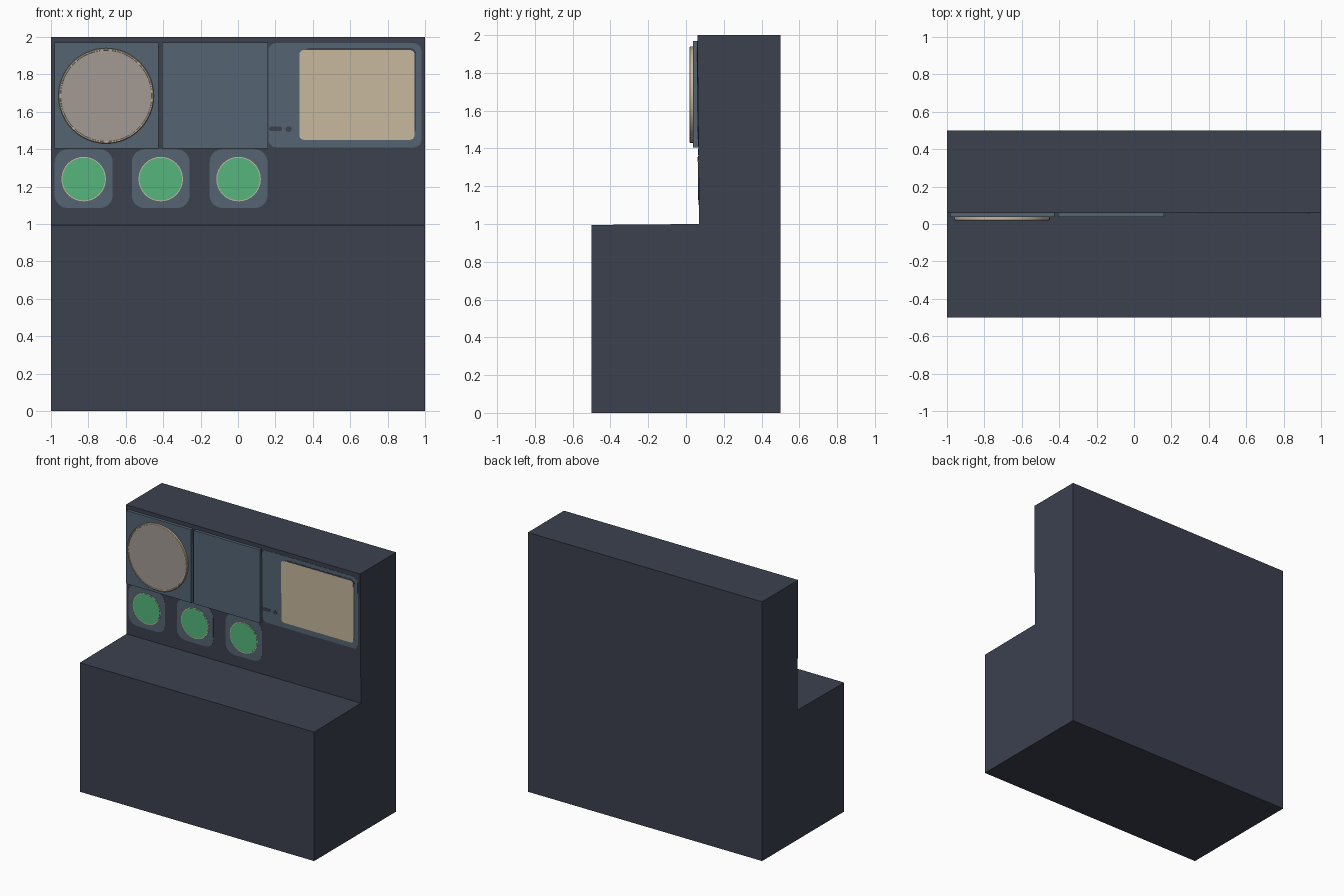
import bpy, bmesh, math

if "Cube" in bpy.data.objects:
    bpy.data.objects.remove(bpy.data.objects["Cube"])


def material(name, rgb):
    m = bpy.data.materials.new(name)
    lin = [((c / 255 + 0.055) / 1.055) ** 2.4 for c in rgb]
    m.diffuse_color = (*lin, 1)
    m.use_nodes = True
    m.node_tree.nodes["Principled BSDF"].inputs["Base Color"].default_value = m.diffuse_color
    return m


NAVY = material("dark slate body", (60, 65, 79))
SLATE = material("slate panel", (85, 101, 116))
TAN = material("tan screen", (200, 185, 158))
GREY = material("warm grey dial", (163, 155, 148))
GREEN = material("green lamp", (86, 182, 125))


def wall_y(z):
    """Front of the upper wall, which leans forward slightly."""
    return 0.07 - 0.01 * (z - 1)


def finish(name, bm, *mats):
    bmesh.ops.recalc_face_normals(bm, faces=bm.faces)
    me = bpy.data.meshes.new(name)
    bm.to_mesh(me)
    bm.free()
    for m in mats:
        me.materials.append(m)
    ob = bpy.data.objects.new(name, me)
    bpy.context.collection.objects.link(ob)
    return ob


def rounded(x0, x1, z0, z1, r, n=6):
    """Outline of a rounded rectangle."""
    pts = []
    corners = [(x1 - r, z1 - r), (x0 + r, z1 - r), (x0 + r, z0 + r), (x1 - r, z0 + r)]
    for k, (cx, cz) in enumerate(corners):
        for i in range(n + 1):
            a = math.pi / 2 * (k + i / n)
            pts.append((cx + r * math.cos(a), cz + r * math.sin(a)))
    return pts


def circle(cx, cz, r, n=32):
    return [(cx + r * math.cos(2 * math.pi * i / n),
             cz + r * math.sin(2 * math.pi * i / n)) for i in range(n)]


def plate(name, pts, mat, proud):
    """Thin plate that follows the lean of the wall."""
    bm = bmesh.new()
    front = [bm.verts.new((x, wall_y(z) - proud, z)) for x, z in pts]
    back = [bm.verts.new((x, wall_y(z) + 0.001, z)) for x, z in pts]
    bm.faces.new(front)
    bm.faces.new(back[::-1])
    for i in range(len(pts)):
        j = (i + 1) % len(pts)
        bm.faces.new((front[i], back[i], back[j], front[j]))
    return finish(name, bm, mat)


def box(name, x0, x1, y0, y1, z0, z1, mat):
    bm = bmesh.new()
    bmesh.ops.create_cube(bm, size=1)
    for v in bm.verts:
        v.co = (x1 if v.co.x > 0 else x0, y1 if v.co.y > 0 else y0, z1 if v.co.z > 0 else z0)
    return finish(name, bm, mat)


# Console body: stepped side profile extruded across x
profile = [(-0.5, 0), (0.5, 0), (0.5, 2), (wall_y(2), 2), (wall_y(1), 1), (-0.5, 0.995)]
bm = bmesh.new()
base = bm.faces.new([bm.verts.new((-1, y, z)) for y, z in profile])
ext = bmesh.ops.extrude_face_region(bm, geom=[base])
for g in ext["geom"]:
    if isinstance(g, bmesh.types.BMVert):
        g.co.x = 1
finish("console_body", bm, NAVY)

# Two raised square panels
box("dial_panel", -0.98, -0.425, 0.037, 0.075, 1.405, 1.97, SLATE)
box("blank_panel", -0.405, 0.16, 0.037, 0.075, 1.405, 1.97, SLATE)

# Round dial with a thin tan rim and a slightly recessed face
bm = bmesh.new()
pts = circle(-0.705, 1.685, 0.255, 48)
rings = []
for scale, y in ((1, 0.04), (1, 0.022), (0.985, 0.018), (0.96, 0.018), (0.955, 0.021)):
    rings.append([bm.verts.new((-0.705 + (x + 0.705) * scale, y, 1.685 + (z - 1.685) * scale))
                  for x, z in pts])
for a, b in zip(rings, rings[1:]):
    for i in range(48):
        j = (i + 1) % 48
        bm.faces.new((a[i], a[j], b[j], b[i]))
bm.faces.new(rings[0][::-1])
face = bm.faces.new(rings[-1])
face.material_index = 1
dial = finish("dial", bm, TAN, GREY)
bpy.context.view_layer.objects.active = dial
dial.select_set(True)
bpy.ops.object.shade_smooth_by_angle(angle=math.radians(30))
dial.select_set(False)

# Flush screen surround, shadow gap, screen and slots
plate("screen_surround", rounded(0.163, 0.98, 1.41, 1.967, 0.04), SLATE, 0.0015)
plate("screen_gap", rounded(0.35, 0.952, 1.48, 1.94, 0.03), NAVY, 0.003)
plate("screen", rounded(0.328, 0.944, 1.45, 1.93, 0.025), TAN, 0.0045)
plate("slot", rounded(0.165, 0.235, 1.497, 1.522, 0.012), NAVY, 0.003)
plate("slot_dot", rounded(0.255, 0.287, 1.493, 1.522, 0.013), NAVY, 0.003)

# Three green lamps on rounded backing plates
for i, cx in enumerate((-0.825, -0.413, 0.003)):
    plate(f"lamp_plate_{i}", rounded(cx - 0.155, cx + 0.155, 1.085, 1.4, 0.07),
          SLATE, 0.0015)
    plate(f"lamp_rim_{i}", circle(cx, 1.24, 0.119), TAN, 0.003)
    plate(f"lamp_{i}", circle(cx, 1.24, 0.114), GREEN, 0.0045)
